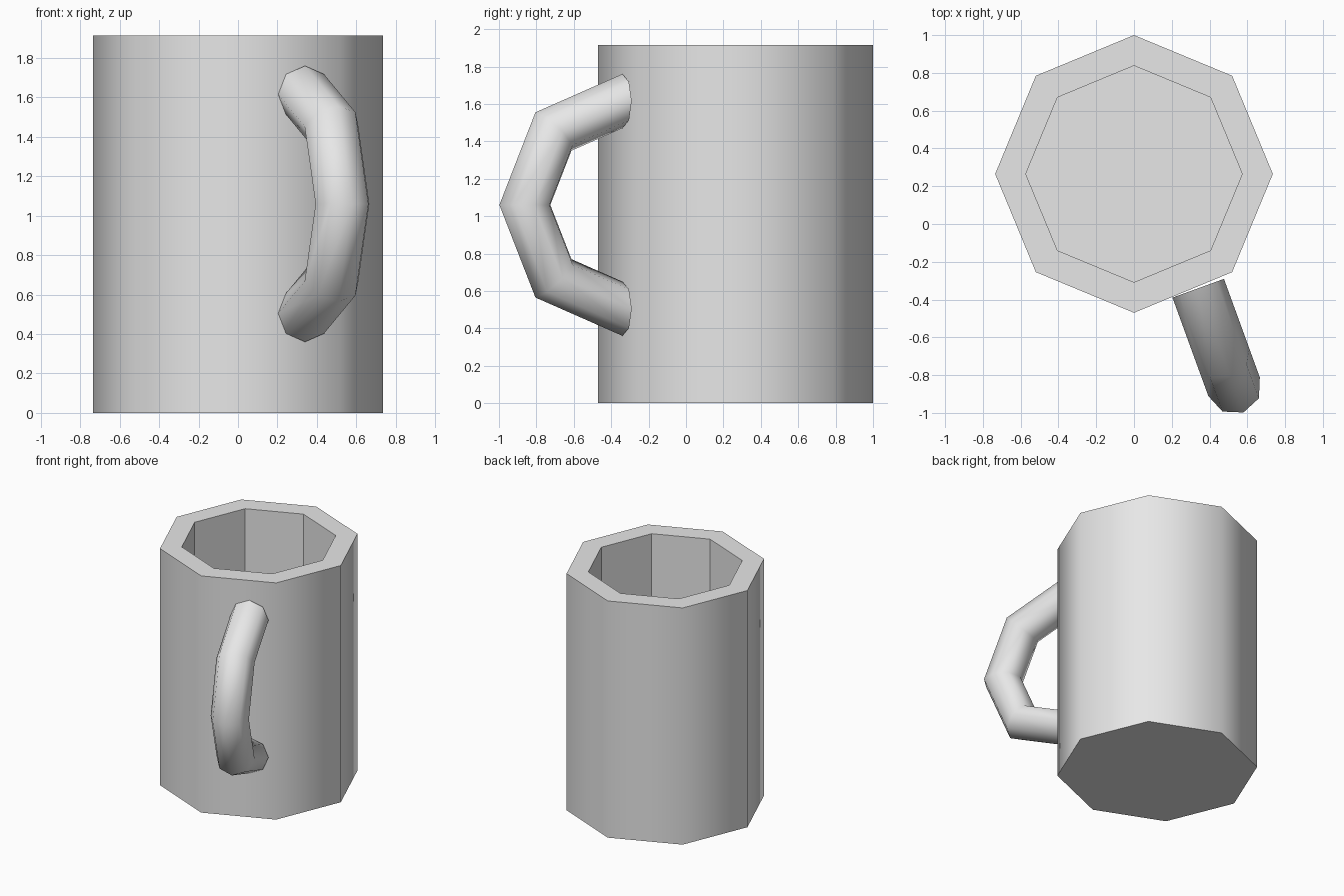
import bpy
import bmesh
from math import sin, cos, pi, radians
from mathutils import Vector

SIDES = 8

cube = bpy.data.objects.get("Cube")
if cube:
    bpy.data.objects.remove(cube, do_unlink=True)

# One plain grey for the whole mug
grey = bpy.data.materials.new("light_grey")
grey.use_nodes = True
grey.diffuse_color = (0.8, 0.8, 0.8, 1)
grey.node_tree.nodes["Principled BSDF"].inputs["Base Color"].default_value = (0.8, 0.8, 0.8, 1)


def ring(bm, point):
    """Add one loop of vertices, placed by point(angle)."""
    return [bm.verts.new(point(2 * pi * i / SIDES)) for i in range(SIDES)]


def bridge(bm, a, b, smooth):
    """Join two loops with quads."""
    for i in range(SIDES):
        j = (i + 1) % SIDES
        bm.faces.new((a[i], a[j], b[j], b[i])).smooth = smooth


def finish(bm, name):
    # Keep the rims crisp while the sides stay smooth
    bmesh.ops.recalc_face_normals(bm, faces=bm.faces)
    for edge in bm.edges:
        if len(edge.link_faces) == 2 and edge.calc_face_angle() > radians(65):
            edge.smooth = False
    mesh = bpy.data.meshes.new(name)
    bm.to_mesh(mesh)
    bm.free()
    mesh.materials.append(grey)
    obj = bpy.data.objects.new(name, mesh)
    bpy.context.collection.objects.link(obj)
    return obj


# Mug body: smooth outer wall, flat rim, faceted hollow inside
height, floor = 1.915, 0.16
outer, inner = 0.735, 0.573
levels = [(outer, 0), (outer, height), (inner, height), (inner, floor)]
bm = bmesh.new()
loops = [ring(bm, lambda a, r=r, z=z: (r * cos(a), r * sin(a), z)) for r, z in levels]
for k in range(3):
    bridge(bm, loops[k], loops[k + 1], smooth=(k == 0))
bm.faces.new(loops[0])
bm.faces.new(loops[-1])
body = finish(bm, "mug_body")
body.location = (0, 0.265, 0)

# Handle: half ring of octagonal tube, swung slightly to one side
bend, tube = 0.555, 0.145
swing = radians(20)
out = Vector((sin(swing), -cos(swing), 0))
side = Vector((cos(swing), sin(swing), 0))
up = Vector((0, 0, 1))
bm = bmesh.new()
loops = []
for k in range(5):
    t = -pi / 2 + k * pi / 4
    spoke = out * cos(t) + up * sin(t)
    loops.append(ring(bm, lambda a, s=spoke: s * (bend + tube * cos(a)) + side * tube * sin(a)))
for a, b in zip(loops, loops[1:]):
    bridge(bm, a, b, smooth=True)
bm.faces.new(loops[0])
bm.faces.new(loops[-1])
handle = finish(bm, "handle")
handle.location = (0.34, -0.34, 1.06)
